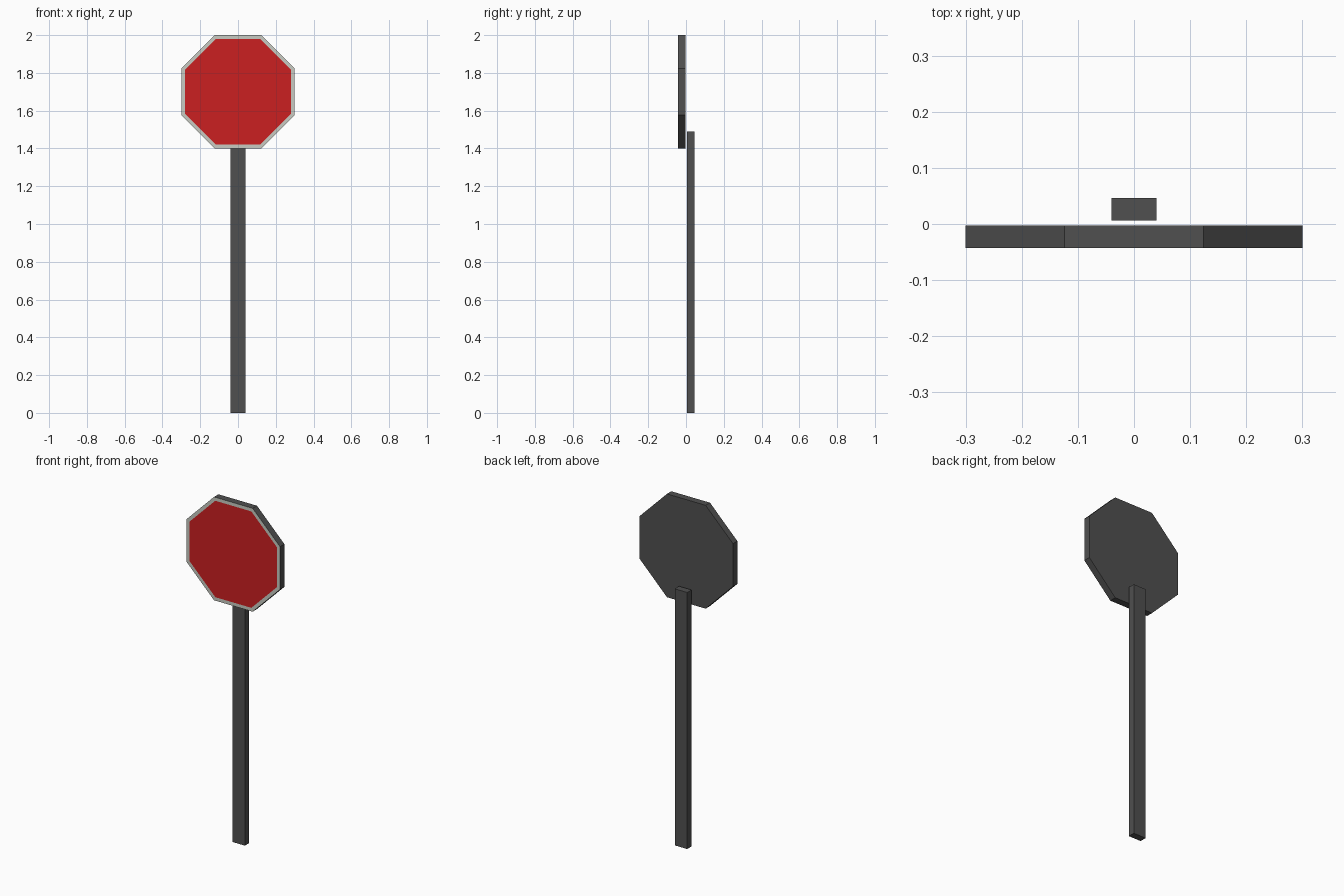
import bpy, bmesh
from math import pi, cos
from mathutils import Matrix

cube = bpy.data.objects.get("Cube")
if cube:
    bpy.data.objects.remove(cube, do_unlink=True)


def material(name, rgb):
    mat = bpy.data.materials.new(name)
    mat.use_nodes = True
    mat.diffuse_color = (*rgb, 1)
    mat.node_tree.nodes["Principled BSDF"].inputs["Base Color"].default_value = (*rgb, 1)
    return mat


def finish(bm, name, mats):
    mesh = bpy.data.meshes.new(name)
    bm.to_mesh(mesh)
    bm.free()
    for mat in mats:
        mesh.materials.append(mat)
    obj = bpy.data.objects.new(name, mesh)
    bpy.context.collection.objects.link(obj)
    return obj


dark = material("dark grey metal", (0.08, 0.08, 0.08))
pale = material("pale grey border", (0.58, 0.6, 0.54))
red = material("red face", (0.6, 0.014, 0.015))

# Post: flat rectangular bar behind the plate
post_height = 1.49
bm = bmesh.new()
bmesh.ops.create_cube(bm, size=1, matrix=Matrix.Translation((0, 0.026, post_height / 2))
                      @ Matrix.Diagonal((0.08, 0.04, post_height, 1)))
finish(bm, "post", [dark])

# Sign plate: octagonal prism with flat sides up, down, left and right
apothem = 0.3
radius = apothem / cos(pi / 8)
bm = bmesh.new()
bmesh.ops.create_cone(
    bm, cap_ends=True, segments=8, radius1=radius, radius2=radius, depth=0.04,
    matrix=Matrix.Translation((0, -0.023, 1.7))
    @ Matrix.Rotation(pi / 2, 4, "X") @ Matrix.Rotation(pi / 8, 4, "Z"))
# create_cone may start on a corner or a side: make sure a side faces up
if len([v for v in bm.verts if v.co.z > 1.7 + apothem + 0.01]):
    bmesh.ops.rotate(bm, verts=bm.verts, cent=(0, 0, 1.7),
                     matrix=Matrix.Rotation(pi / 8, 3, "Y"))
bm.normal_update()

# Red front panel inset inside a pale border
front = min(bm.faces, key=lambda f: f.calc_center_median().y)
border = bmesh.ops.inset_region(bm, faces=[front], thickness=0.02, use_even_offset=True)
for face in border["faces"]:
    face.material_index = 1
front.material_index = 2
finish(bm, "sign_plate", [dark, pale, red])
